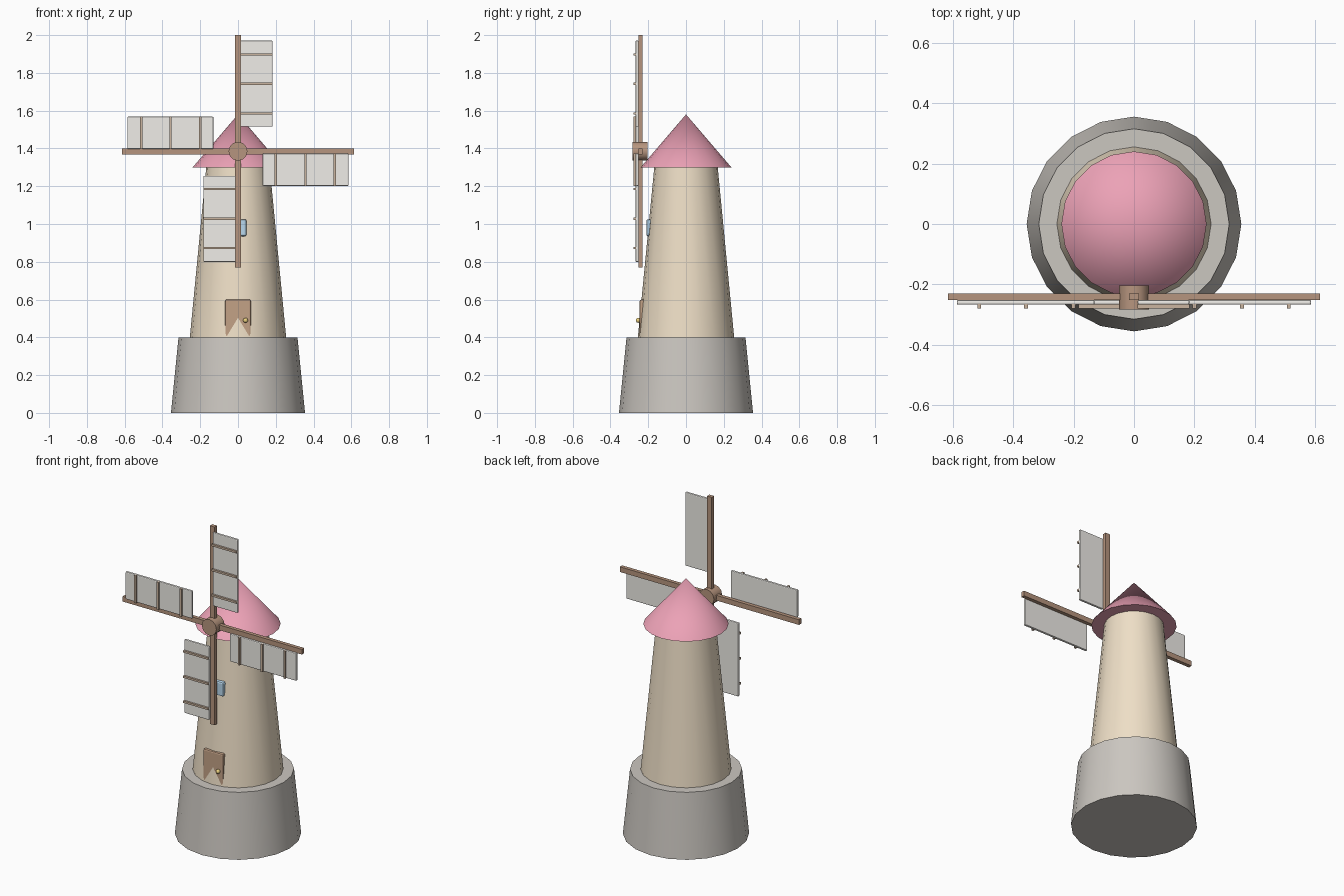
import bpy
from math import radians, pi
from mathutils import Matrix, Vector

if "Cube" in bpy.data.objects:
    bpy.data.objects.remove(bpy.data.objects["Cube"])

HUB_Z = 1.385


def material(name, rgb):
    m = bpy.data.materials.new(name)
    m.diffuse_color = (*rgb, 1)
    m.use_nodes = True
    m.node_tree.nodes["Principled BSDF"].inputs["Base Color"].default_value = m.diffuse_color
    return m


stone = material("stone", (0.60, 0.57, 0.53))
plaster = material("plaster", (0.86, 0.74, 0.57))
pink = material("roof_pink", (0.84, 0.36, 0.47))
wood = material("wood", (0.47, 0.30, 0.21))
door_wood = material("door_wood", (0.55, 0.36, 0.24))
lath = material("lath", (0.60, 0.46, 0.35))
canvas = material("canvas", (0.87, 0.85, 0.81))
glass = material("glass", (0.48, 0.69, 0.86))
brass = material("brass", (0.85, 0.65, 0.22))


def finish(name, mat, smooth=True):
    ob = bpy.context.object
    ob.name = name
    ob.data.materials.append(mat)
    if smooth:
        bpy.ops.object.shade_smooth_by_angle(angle=radians(35))
    return ob


def cone(name, r1, r2, z1, z2, mat, sides=20):
    bpy.ops.mesh.primitive_cone_add(vertices=sides, radius1=r1, radius2=r2,
                                    depth=z2 - z1, location=(0, 0, (z1 + z2) / 2))
    return finish(name, mat)


def box(name, lo, hi, mat, bevel=0.0, spin=0.0):
    """Box from two corners; spin turns it around the hub axis."""
    lo, hi = Vector(lo), Vector(hi)
    bpy.ops.mesh.primitive_cube_add(size=1)
    ob = finish(name, mat, False)
    size = hi - lo
    ob.data.transform(Matrix.Translation((lo + hi) / 2) @ Matrix.Diagonal((*size, 1)))
    if spin is not None:
        ob.location = (0, 0, HUB_Z)
        ob.rotation_euler = (0, spin, 0)
    if bevel:
        b = ob.modifiers.new("soft_edges", 'BEVEL')
        b.width, b.segments = bevel, 2
    return ob


# Tower body
cone("stone_base", 0.355, 0.315, 0, 0.4, stone)
cone("tower", 0.255, 0.168, 0.4, 1.3, plaster)
cone("roof", 0.24, 0, 1.3, 1.58, pink)

# Door, knob and window on the front
box("door", (-0.068, -0.245, 0.40), (0.068, -0.20, 0.60), door_wood, 0.008, None)
bpy.ops.mesh.primitive_uv_sphere_add(segments=12, ring_count=8, radius=0.013,
                                     location=(0.04, -0.253, 0.49))
finish("door_knob", brass)
box("window", (-0.045, -0.21, 0.935), (0.045, -0.17, 1.025), glass, 0.01, None)

# Hub
bpy.ops.mesh.primitive_cylinder_add(vertices=12, radius=0.05, depth=0.08,
                                    location=(0, -0.243, HUB_Z), rotation=(pi / 2, 0, 0))
finish("hub", wood)

# Two crossing spars
for i, n in enumerate(("vertical", "horizontal")):
    box(n + "_spar", (-0.016, -0.252, -0.615), (0.016, -0.229, 0.615), wood, 0, i * pi / 2)

# Four sails, each with three laths
for i in range(4):
    a = i * pi / 2
    box(f"sail_{i+1}", (0.012, -0.267, 0.13), (0.183, -0.251, 0.586), canvas, 0.005, a)
    for j, r in enumerate((0.20, 0.357, 0.512)):
        box(f"sail_{i+1}_lath_{j+1}", (0.012, -0.279, r - 0.006),
            (0.183, -0.265, r + 0.006), lath, 0, a)
